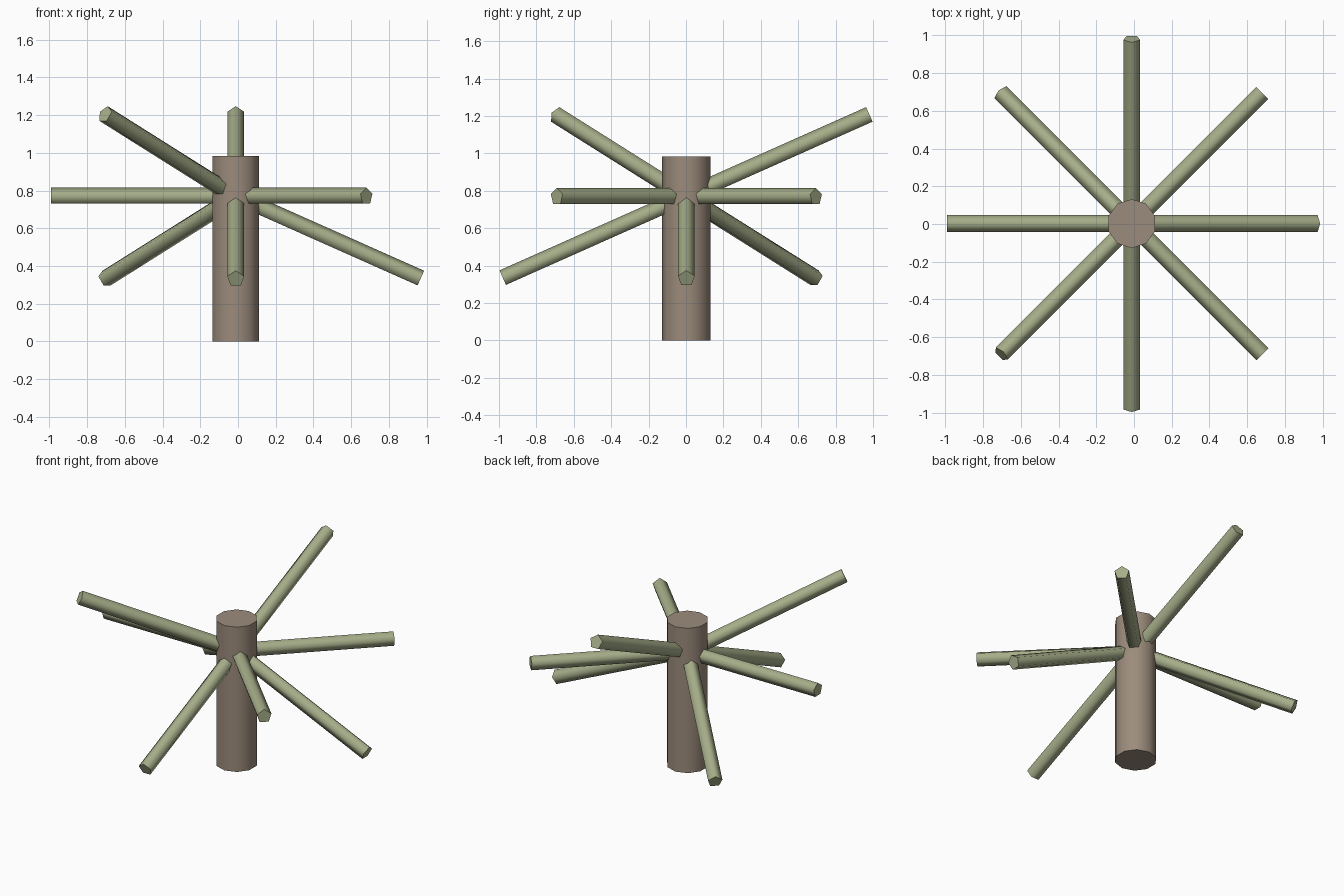
import bpy
from math import radians, sin, cos, tan
from mathutils import Vector, Matrix

if "Cube" in bpy.data.objects:
    bpy.data.objects.remove(bpy.data.objects["Cube"])

CX, CY = -0.012, 0.002      # axis of the trunk
HUB_Z, REACH = 0.768, 0.98  # where branches meet, how far out they go
TILT = tan(radians(24))


def material(name, color):
    m = bpy.data.materials.new(name)
    m.diffuse_color = (*color, 1)
    m.use_nodes = True
    m.node_tree.nodes["Principled BSDF"].inputs["Base Color"].default_value = m.diffuse_color
    return m


def rod(name, sides, radius, length, mat):
    bpy.ops.mesh.primitive_cylinder_add(vertices=sides, radius=radius, depth=length)
    ob = bpy.context.object
    ob.name = name
    ob.data.materials.append(mat)
    # smooth sides, sharp end caps
    bpy.ops.object.shade_smooth_by_angle(angle=radians(80))
    return ob


bark = material("bark", (0.33, 0.26, 0.20))
green = material("green", (0.38, 0.42, 0.25))

# Upright ten-sided trunk
trunk = rod("trunk", 10, 0.13, 0.983, bark)
trunk.location = (CX, CY, 0.983 / 2)

# Eight five-sided branches, cycling down / level / up around the trunk
hub = Vector((CX, CY, HUB_Z))
for k in range(8):
    a = radians(45 * k)
    slope = (-TILT, 0, TILT)[k % 3]
    axis = Vector((cos(a), sin(a), slope)) * REACH
    branch = rod(f"branch_{k + 1}", 5, 0.047, axis.length, green)
    # local y points up so one ridge runs along the top
    z = axis.normalized()
    x = Vector((0, 0, 1)).cross(z).normalized() * -1
    y = z.cross(x)
    if y.z < 0:
        x, y = -x, -y
    rot = Matrix((x, y, z)).transposed().to_4x4()
    branch.matrix_world = Matrix.Translation(hub + axis / 2) @ rot
